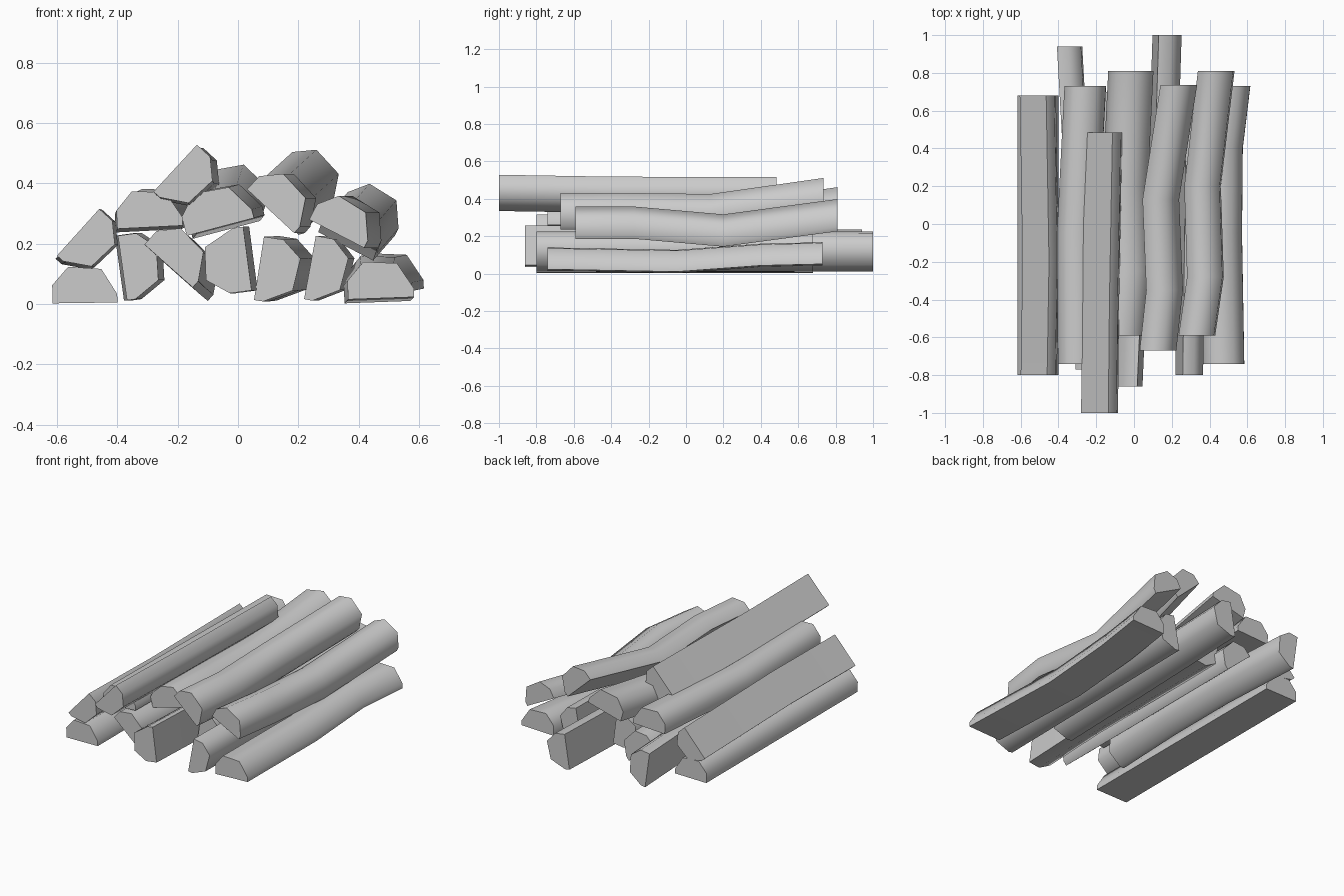
import bpy, bmesh, math

if "Cube" in bpy.data.objects:
    bpy.data.objects.remove(bpy.data.objects["Cube"])

# Split-log cross section: u runs along the flat split face, v is depth into the wood
PROFILE = [(0, 0), (1, 0), (1, .13), (.76, .52), (.25, .56), (0, .28)]


def log(name, p0, p1, path, depth=1.0):
    """Sweep the split-log profile through (y, dx, dz) stations.
    p0 -> p1 is the flat face at the front end; the bark lies on its left."""
    ex, ez = p1[0] - p0[0], p1[1] - p0[1]
    bm = bmesh.new()
    rings = []
    for y, dx, dz in path:
        rings.append([bm.verts.new((p0[0] + u * ex - v * depth * ez + dx, y,
                                    p0[1] + u * ez + v * depth * ex + dz))
                      for u, v in PROFILE])
    n = len(PROFILE)
    for a, b in zip(rings, rings[1:]):
        for i in range(n):
            j = (i + 1) % n
            bm.faces.new((a[i], a[j], b[j], b[i]))
    bm.faces.new(rings[0])
    bm.faces.new(rings[-1])
    bmesh.ops.recalc_face_normals(bm, faces=bm.faces)
    for f in bm.faces:
        f.smooth = True
    me = bpy.data.meshes.new(name)
    bm.to_mesh(me)
    bm.free()
    me.set_sharp_from_angle(angle=math.radians(62))
    ob = bpy.data.objects.new(name, me)
    bpy.context.collection.objects.link(ob)


# Bottom row, left to right
log("bottom_log_1", (-.615, .002), (-.40, .005), [(-.80, 0, 0), (.68, 0, 0)])
log("bottom_log_2", (-.398, .226), (-.368, .012),
    [(-.53, 0, 0), (-.05, .02, 0), (.4, .02, 0), (.94, -.01, 0)])
log("bottom_log_3", (-.31, .197), (-.15, .055), [(-.77, 0, 0), (-.1, .02, -.02), (.70, .05, -.045)])
log("bottom_log_4", (.045, .045), (.017, .256),
    [(-.86, 0, 0), (-.4, .02, 0), (.62, .02, 0)], 1.22)
log("bottom_log_5", (.086, .223), (.053, .013), [(-.48, 0, 0), (.2, .02, 0), (1.0, .045, .003)], 1.1)
log("bottom_log_6", (.258, .226), (.219, .016), [(-.80, 0, 0), (.68, .02, 0)])
log("bottom_log_7", (.365, .015), (.584, .023),
    [(-.74, 0, 0), (-.05, -.012, -.013), (.4, -.008, .02), (.73, .032, .028)])

# Second row, left to right
log("middle_log_1", (-.46, .315), (-.60, .16), [(-.80, 0, 0), (-.2, .01, -.003), (.68, -.005, -.01)])
log("middle_log_2", (-.40, .249), (-.183, .26),
    [(-.74, 0, 0), (-.05, -.005, -.012), (.73, .035, .008)])
log("middle_log_3", (-.17, .226), (.053, .285),
    [(-.59, 0, 0), (-.25, .035, .01), (.2, .02, -.01), (.81, .05, .075)])
log("middle_log_4", (.03, .38), (.186, .235),
    [(-.67, 0, 0), (-.35, .035, 0), (.13, .015, -.006), (.735, .11, .08)])
log("middle_log_5", (.236, .28), (.418, .186),
    [(-.59, 0, 0), (-.28, .045, 0), (.2, .03, -.042), (.81, .102, .04)])

# Single log on top
log("top_log", (-.136, .528), (-.28, .372), [(-1.0, 0, 0), (-.4, .006, -.01), (.485, .022, -.012)])
